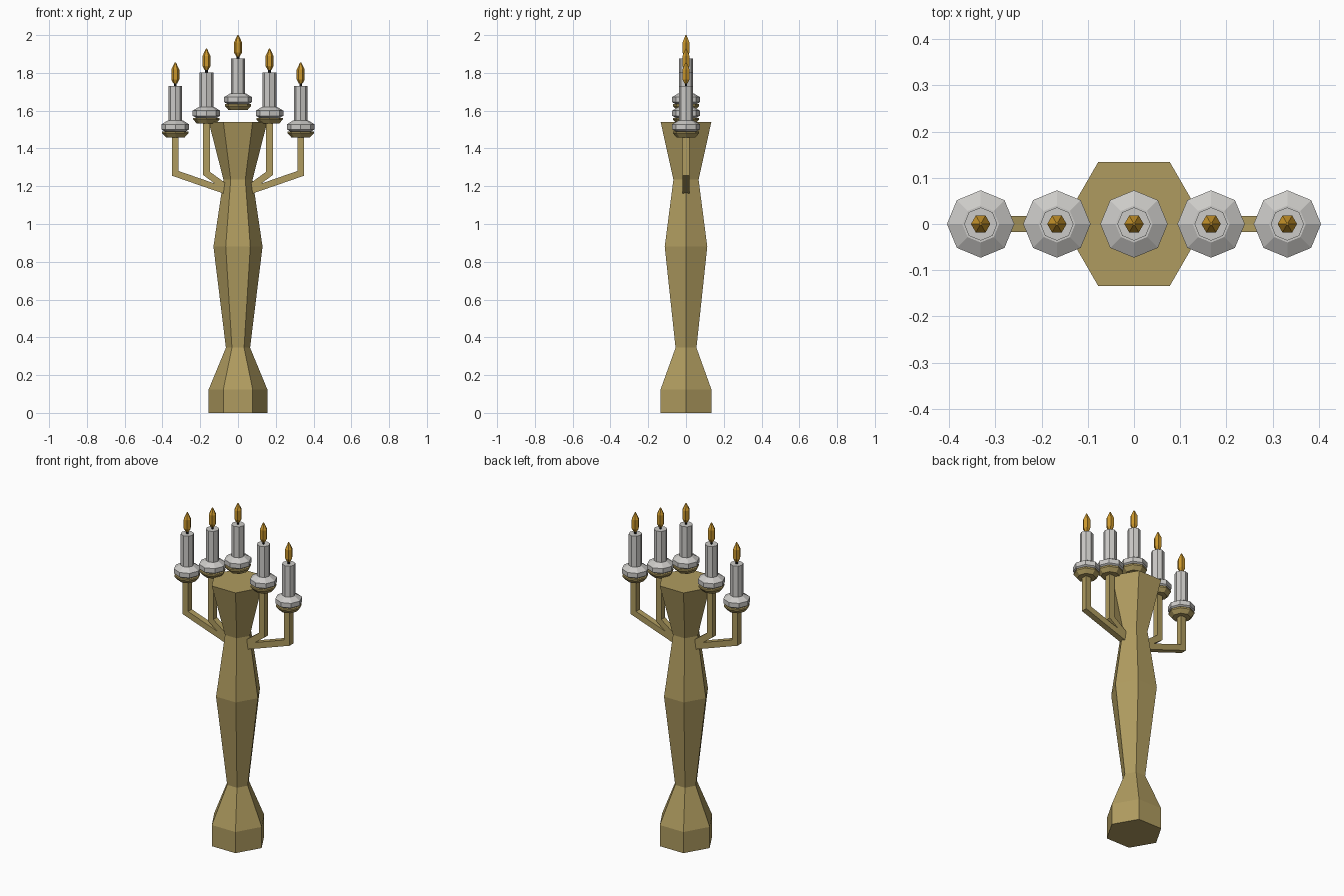
import bpy, bmesh, math
from mathutils import Vector

if "Cube" in bpy.data.objects:
    bpy.data.objects.remove(bpy.data.objects["Cube"])


def material(name, rgb):
    m = bpy.data.materials.new(name)
    m.diffuse_color = (*rgb, 1)
    m.use_nodes = True
    m.node_tree.nodes["Principled BSDF"].inputs["Base Color"].default_value = m.diffuse_color
    return m


BRASS = material("aged brass", (0.43, 0.33, 0.115))
WAX = material("pale grey wax", (0.60, 0.59, 0.57))
FLAME = material("amber flame", (0.60, 0.31, 0.025))
WICK = material("black wick", (0.012, 0.012, 0.012))


def finish(bm, name, mat):
    bmesh.ops.recalc_face_normals(bm, faces=bm.faces)
    me = bpy.data.meshes.new(name)
    bm.to_mesh(me)
    bm.free()
    me.materials.append(mat)
    ob = bpy.data.objects.new(name, me)
    bpy.context.collection.objects.link(ob)
    return ob


def lathe(name, profile, sides, mat, x=0, dz=0):
    """Faceted solid from (radius, z) rings, one corner on the x axis."""
    bm = bmesh.new()
    rings = []
    for r, z in profile:
        rings.append([bm.verts.new((x + r * math.cos(2 * math.pi * i / sides),
                                    r * math.sin(2 * math.pi * i / sides), z + dz))
                      for i in range(sides)])
    for a, b in zip(rings, rings[1:]):
        for i in range(sides):
            j = (i + 1) % sides
            bm.faces.new((a[i], a[j], b[j], b[i]))
    bm.faces.new(rings[0][::-1])
    bm.faces.new(rings[-1])
    return finish(bm, name, mat)


def bent_bar(name, path, half, mat):
    """Square bar along an (x, z) path with mitred corners."""
    pts = [Vector(p) for p in path]
    dirs = [(b - a).normalized() for a, b in zip(pts, pts[1:])]
    bm = bmesh.new()
    rings = []
    for i, p in enumerate(pts):
        d0, d1 = dirs[max(i - 1, 0)], dirs[min(i, len(dirs) - 1)]
        n0, n1 = Vector((-d0.y, d0.x)), Vector((-d1.y, d1.x))
        m = (n0 + n1).normalized()
        off = m * (half / m.dot(n0))
        rings.append([bm.verts.new((p.x + s * off.x, y, p.y + s * off.y))
                      for s, y in ((1, half), (1, -half), (-1, -half), (-1, half))])
    for a, b in zip(rings, rings[1:]):
        for i in range(4):
            j = (i + 1) % 4
            bm.faces.new((a[i], a[j], b[j], b[i]))
    bm.faces.new(rings[0][::-1])
    bm.faces.new(rings[-1])
    return finish(bm, name, mat)


# Hexagonal column
lathe("column", [(.155, 0), (.155, .125), (.064, .345), (.13, .88),
                 (.077, 1.235), (.155, 1.54)], 6, BRASS)

# Five candles, each lower the further out it stands
for x, dz, tag in ((0, 0, "centre"), (-.167, -.072, "inner_left"), (.167, -.072, "inner_right"),
                   (-.332, -.144, "outer_left"), (.332, -.144, "outer_right")):
    lathe("cup_" + tag, [(.05, 1.603), (.07, 1.625), (.07, 1.634)], 8, BRASS, x, dz)
    lathe("drip_dish_" + tag, [(.052, 1.632), (.073, 1.645), (.073, 1.672), (.04, 1.692)],
          8, WAX, x, dz)
    lathe("candle_" + tag, [(.036, 1.685), (.036, 1.875)], 8, WAX, x, dz)
    lathe("wick_" + tag, [(.007, 1.87), (.007, 1.90)], 6, WICK, x, dz)
    lathe("flame_" + tag, [(.010, 1.888), (.021, 1.908), (.021, 1.962), (.003, 2.0)],
          6, FLAME, x, dz)

# Bent arms, mirrored left and right
for s, side in ((-1, "left"), (1, "right")):
    bent_bar("outer_arm_" + side, [(s * .06, 1.174), (s * .332, 1.268), (s * .332, 1.462)],
             .0175, BRASS)
    bent_bar("inner_arm_" + side, [(s * .06, 1.19), (s * .167, 1.268), (s * .167, 1.534)],
             .0175, BRASS)
